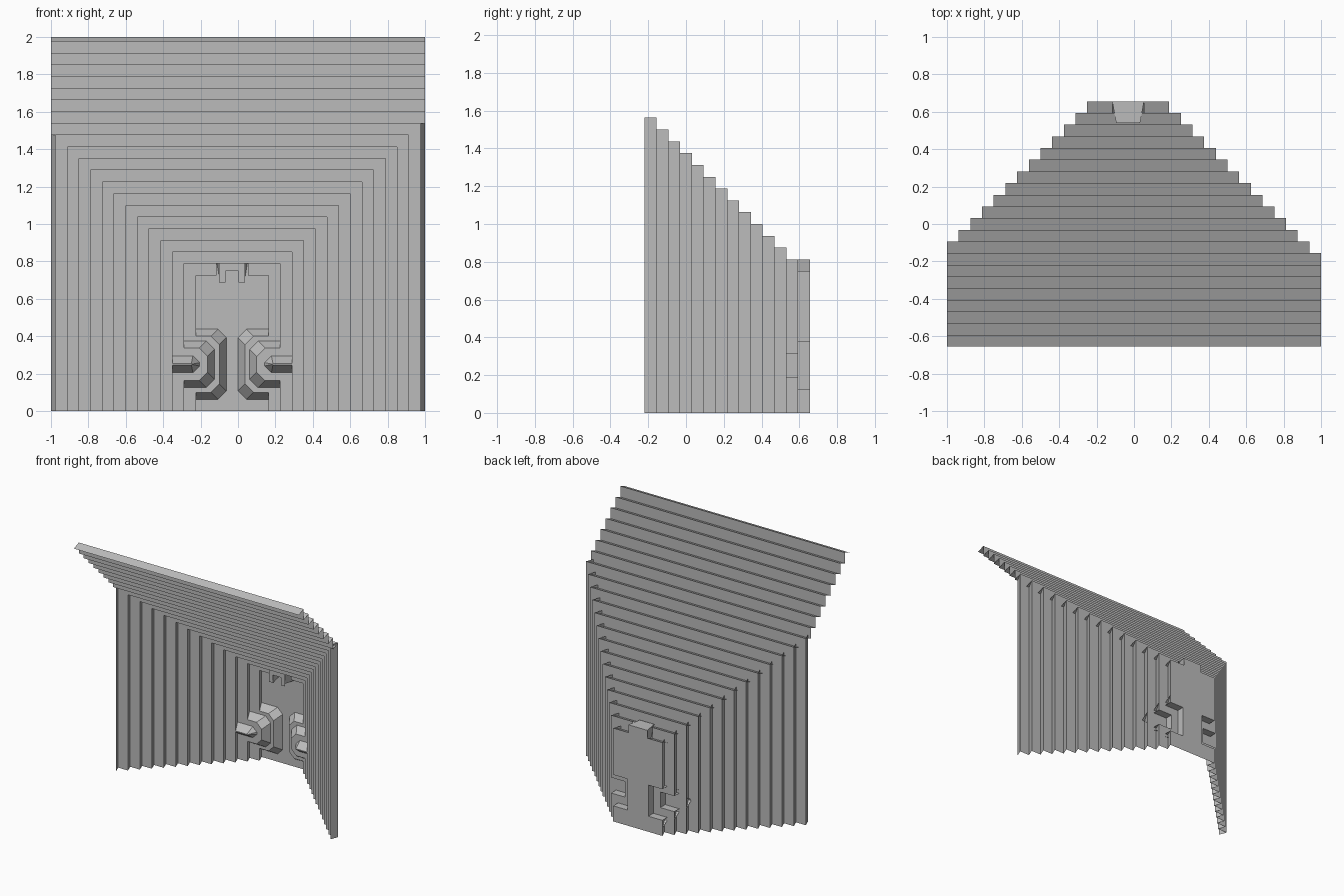
import bpy, bmesh

old = bpy.data.objects.get("Cube")
if old:
    bpy.data.objects.remove(old)

S = 0.0625            # step size
D = 0.025             # inward lean of every step
C = -S / 2            # symmetry axis of the stepped shell
BACK = 10.5 * S       # depth of the back panel
H0 = 12 * S           # height of the first step
STEPS = 21
WALL = {-1: 13, 1: 14}   # steps in each side wall
MID = 4 * S           # height of the bracket centres
NOTCH = 0.085         # half width of the top notch

grey = bpy.data.materials.new("concrete_grey")
grey.use_nodes = True
grey.diffuse_color = (0.5, 0.5, 0.5, 1)
grey.node_tree.nodes["Principled BSDF"].inputs["Base Color"].default_value = (0.5, 0.5, 0.5, 1)


def depth(k):
    return BACK - k * S


def height(k):
    return H0 + k * S


def half(k):
    return (3.5 + k) * S


def edge(side, k):
    return max(-1, min(1, C + side * half(k)))


def quad(bm, *pts):
    bm.faces.new([bm.verts.new(p) for p in pts])


def upright(bm, a, b, z0, z1):
    """Vertical strip above the plan line a-b."""
    if z1 - z0 > 1e-5:
        quad(bm, (*a, z0), (*b, z0), (*b, z1), (*a, z1))


def sheet(bm, y, x0, x1, z0, z1, hole=None):
    """Front-facing rectangle, optionally with a rectangular opening."""
    x0, x1 = min(x0, x1), max(x0, x1)
    if hole:
        a, b = max(x0, min(hole[:2])), min(x1, max(hole[:2]))
        c, d = max(z0, hole[2]), min(z1, hole[3])
        if a < b and c < d:
            for part in ((x0, a, z0, z1), (b, x1, z0, z1), (a, b, z0, c), (a, b, d, z1)):
                sheet(bm, y, *part)
            return
    if x1 - x0 > 1e-5 and z1 - z0 > 1e-5:
        upright(bm, (x0, y), (x1, y), z0, z1)


def opening(side, k):
    """Bracket opening in level k: x0, x1, z0, z1."""
    r = (2 - k) * S
    return (C + side * half(k), C + side * (half(k) - 2 * S), MID - r, MID + r)


def finish(name, bm):
    bmesh.ops.remove_doubles(bm, verts=bm.verts, dist=1e-5)
    mesh = bpy.data.meshes.new(name)
    bm.to_mesh(mesh)
    bm.free()
    mesh.materials.append(grey)
    obj = bpy.data.objects.new(name, mesh)
    bpy.context.collection.objects.link(obj)


# Back panel: cut away at both brackets
bm = bmesh.new()
for side in (-1, 1):
    sheet(bm, BACK, C, edge(side, 0), 0, H0, opening(side, 0))
finish("back_panel", bm)

# Stepped roof, with a gap in the first step for the notch
bm = bmesh.new()
for k in range(STEPS):
    y0, y1, z = depth(k), depth(k + 1), height(k)
    spans = [(edge(-1, k), edge(1, k))]
    if k == 0:
        spans = [(edge(-1, 0), C - NOTCH), (C + NOTCH, edge(1, 0))]
    for a, b in spans:
        quad(bm, (a, y0, z), (b, y0, z), (b, y1, z - D), (a, y1, z - D))
    if k < STEPS - 1:
        gap = (C - NOTCH, C + NOTCH, 0, z + S) if k == 0 else None
        sheet(bm, y1, edge(-1, k + 1), edge(1, k + 1), z - D, z + S, gap)
finish("stepped_roof", bm)

# Stepped side walls
for side, name in ((-1, "right_wall"), (1, "left_wall")):
    bm = bmesh.new()
    for k in range(WALL[side]):
        x, lip, top = edge(side, k), edge(side, k) - side * D, height(k)
        y0, y1 = depth(k), depth(k + 1)
        lo, hi = opening(side, k)[2:] if k < 2 else (MID, MID)
        for z0, z1 in ((0, lo), (hi, top)):
            upright(bm, (x, y0), (lip, y1), z0, z1)
        if k < WALL[side] - 1:
            hole = opening(side, 1) if k == 0 else None
            sheet(bm, y1, edge(side, k + 1), lip, 0, top - D, hole)
    finish(name, bm)


def ring(side, k, grow, y):
    """Half-octagon outline of bracket tier k, open at the wall."""
    outer, inner, lo, hi = opening(side, k)
    inner -= side * grow
    lo, hi = lo - grow, hi + grow
    c = min(0.045, (hi - lo) / 2.5)
    return [(outer, y, lo), (inner + side * c, y, lo), (inner, y, lo + c),
            (inner, y, hi - c), (inner + side * c, y, hi), (outer, y, hi)]


# Tiered brackets that swell inward from the side walls
for side, name in ((-1, "right_bracket"), (1, "left_bracket")):
    bm = bmesh.new()
    for k in range(3):
        y0, y1 = depth(k), depth(k + 1)
        grow = (S, D) if k < 2 else (0.045, 0.004)
        base, front = ring(side, k, grow[0], y0), ring(side, k, grow[1], y1)
        for i in range(5):
            quad(bm, base[i], base[i + 1], front[i + 1], front[i])
        # front plate, opened where the next tier passes through
        outer, inner, lo, hi = opening(side, k)
        c = front[2][2] - front[0][2]
        hole = opening(side, k + 1) if k == 0 else None
        sheet(bm, y1, outer, front[1][0], front[0][2], front[4][2], hole)
        quad(bm, front[1], front[2], front[3], front[4])
        # straight return behind the opening
        if k < 2:
            upright(bm, (inner, y0), (inner, y1), lo, hi)
            for z in (lo, hi):
                quad(bm, (outer, y0, z), (inner, y0, z), (inner, y1, z), (outer, y1, z))
    finish(name, bm)

# Raised notch housing above the panel
bm = bmesh.new()
top, low, front = height(1), H0 - S, BACK - 0.115
sheet(bm, BACK, C - NOTCH, C + NOTCH, H0, top)
quad(bm, (C - NOTCH, BACK, top), (C + NOTCH, BACK, top),
     (C + 0.064, front, top), (C - 0.064, front, top))
for side in (-1, 1):
    quad(bm, (C + side * NOTCH, BACK, top), (C + side * 0.064, front, top),
         (C + side * 0.035, front, low), (C + side * 0.064, BACK, low))
    quad(bm, (C + side * 0.07, front, low), (C + side * 0.035, front, low),
         (C + side * 0.035, front, H0), (C + side * 0.07, front, H0))
sheet(bm, front, C - 0.07, C + 0.07, H0, top)
finish("notch_housing", bm)
